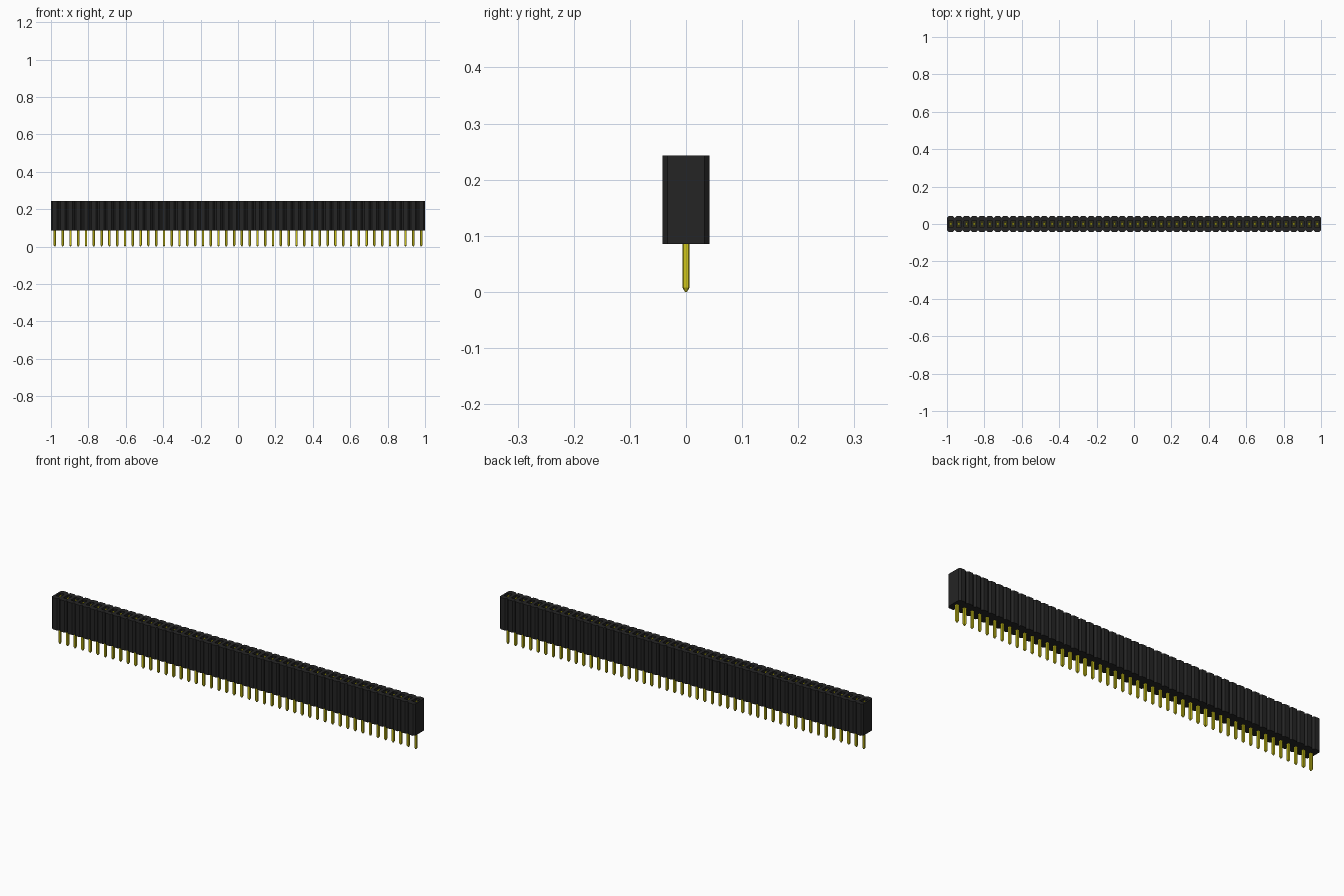
import bpy
import bmesh

COUNT = 48
PITCH = 2 / COUNT
HALF_Y = 0.042                   # half depth of the housing
BOTTOM, TOP = 0.085, 0.243       # housing heights
CHAMFER = 0.009
FIRST_X = -1 + PITCH / 2


def material(name, colour):
    mat = bpy.data.materials.new(name)
    mat.use_nodes = True
    mat.diffuse_color = colour
    mat.node_tree.nodes["Principled BSDF"].inputs["Base Color"].default_value = colour
    return mat


black = material("black plastic", (0.018, 0.018, 0.018, 1))
gold = material("gold metal", (0.62, 0.56, 0.01, 1))


def finish(name, bm, mat):
    bmesh.ops.recalc_face_normals(bm, faces=bm.faces)
    mesh = bpy.data.meshes.new(name)
    bm.to_mesh(mesh)
    bm.free()
    mesh.materials.append(mat)
    obj = bpy.data.objects.new(name, mesh)
    bpy.context.collection.objects.link(obj)
    return obj


def chamfered(hx, hy, c):
    """Rectangle outline with cut corners, anticlockwise from lower left."""
    return [(c - hx, -hy), (hx - c, -hy), (hx, c - hy), (hx, hy - c),
            (hx - c, hy), (c - hx, hy), (-hx, hy - c), (-hx, c - hy)]


def ring(bm, outline, x, z):
    return [bm.verts.new((x + px, py, z)) for px, py in outline]


def bridge(bm, a, b, skip=()):
    for i in range(len(a)):
        j = (i + 1) % len(a)
        if i not in skip:
            bm.faces.new((a[i], a[j], b[j], b[i]))


def box(bm, x, y, z, sx, sy, sz):
    for v in bmesh.ops.create_cube(bm, size=1)["verts"]:
        v.co = (x + v.co.x * sx, y + v.co.y * sy, z + v.co.z * sz)


default = bpy.data.objects.get("Cube")
if default:
    bpy.data.objects.remove(default)

# Housing: a row of joined chamfered cells, each with a socket
bm = bmesh.new()
cell = chamfered(PITCH / 2, HALF_Y, CHAMFER)
mouth = chamfered(0.012, 0.018, 0.001)
for i in range(COUNT):
    x = FIRST_X + i * PITCH
    lower, upper = ring(bm, cell, x, BOTTOM), ring(bm, cell, x, TOP)
    rim, floor = ring(bm, mouth, x, TOP), ring(bm, mouth, x, 0.13)
    inner_sides = {2, 6} - ({2} if i == COUNT - 1 else set()) - ({6} if i == 0 else set())
    bridge(bm, lower, upper, inner_sides)
    bridge(bm, upper, rim)
    bridge(bm, rim, floor)
    bm.faces.new(floor)
    bm.faces.new(lower)
bmesh.ops.remove_doubles(bm, verts=bm.verts, dist=0.0001)
finish("housing", bm, black)

# Solder pins: cut-corner posts with a tapered tip
bm = bmesh.new()
post, tip = chamfered(0.0063, 0.0063, 0.0018), chamfered(0.002, 0.002, 0.0006)
for i in range(COUNT):
    x = FIRST_X + i * PITCH
    rings = [ring(bm, tip, x, 0), ring(bm, post, x, 0.008), ring(bm, post, x, 0.14)]
    for a, b in zip(rings, rings[1:]):
        bridge(bm, a, b)
    bm.faces.new(rings[0])
    bm.faces.new(rings[-1])
finish("pins", bm, gold)

# Contact leaves: a facing pair inside each socket
bm = bmesh.new()
for i in range(COUNT):
    for side in (-1, 1):
        box(bm, FIRST_X + i * PITCH, side * 0.011, 0.184, 0.016, 0.005, 0.1)
finish("contacts", bm, gold)
